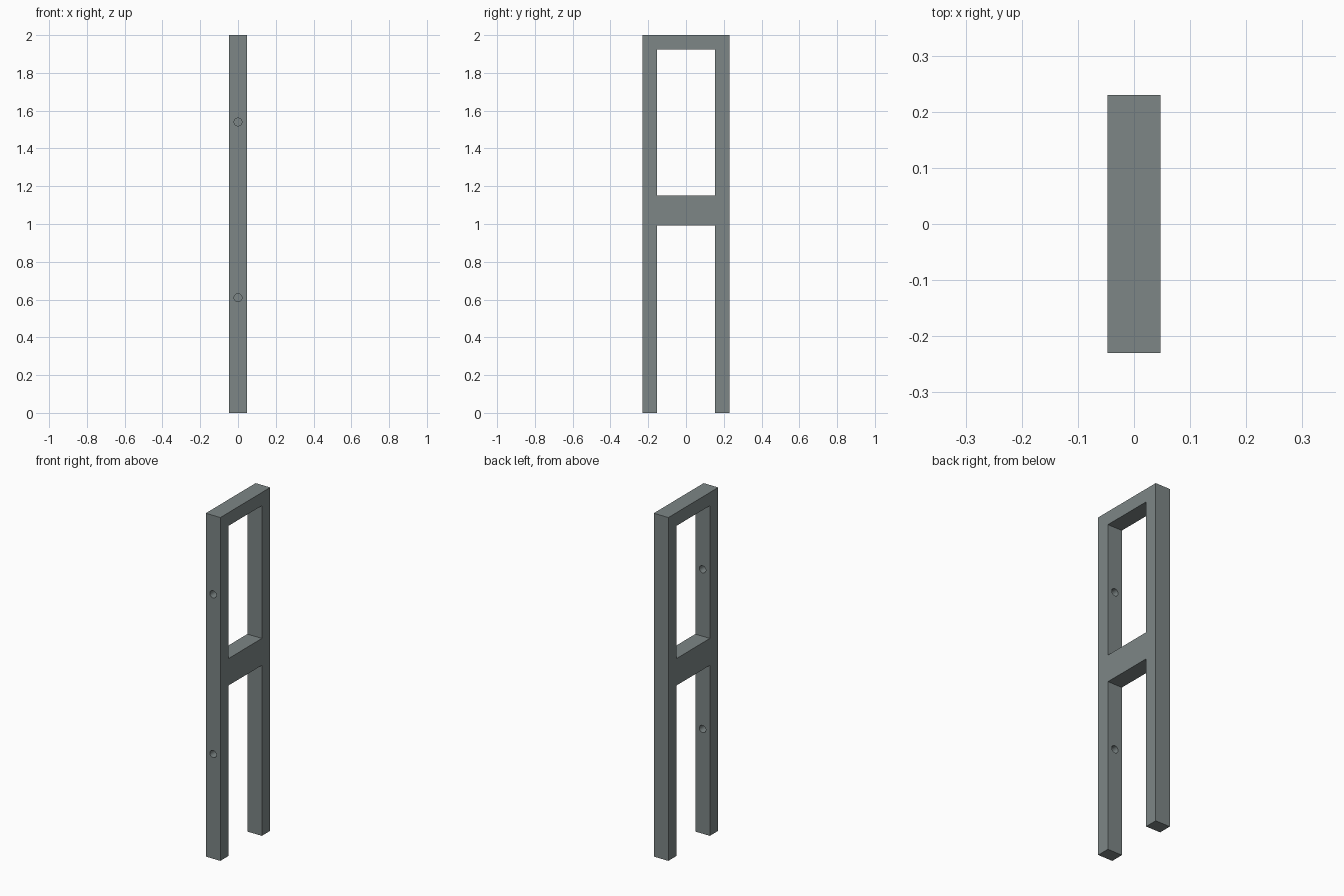
import bpy
import math

if "Cube" in bpy.data.objects:
    bpy.data.objects.remove(bpy.data.objects["Cube"])

# Frame dimensions
W, D, H = 0.094, 0.459, 2.0      # thickness, depth, height
POST = 0.077                     # post and top rail width
RAIL_LOW, RAIL_HIGH = 0.993, 1.15
HOLES = (0.61, 1.54)
HOLE_R = 0.021

grey = bpy.data.materials.new("steel grey")
grey.diffuse_color = (0.205, 0.24, 0.24, 1)
grey.use_nodes = True
grey.node_tree.nodes["Principled BSDF"].inputs["Base Color"].default_value = grey.diffuse_color


def box(name, size, centre):
    bpy.ops.mesh.primitive_cube_add(size=1, location=centre)
    ob = bpy.context.object
    ob.name = name
    ob.scale = size
    bpy.ops.object.transform_apply(location=True, rotation=True, scale=True)
    ob.data.materials.append(grey)
    return ob


def cut(target, cutter):
    mod = target.modifiers.new(cutter.name, 'BOOLEAN')
    mod.operation = 'DIFFERENCE'
    mod.solver = 'EXACT'
    mod.object = cutter
    bpy.context.view_layer.objects.active = target
    bpy.ops.object.modifier_apply(modifier=mod.name)
    bpy.data.objects.remove(cutter, do_unlink=True)


# One solid frame: two posts, top rail and middle rail
frame = box("frame", (W, D, H), (0, 0, H / 2))

# Window above the middle rail and open gap between the legs
gap = D - 2 * POST
for name, z0, z1 in (("window_cutter", RAIL_HIGH, H - POST),
                     ("leg_gap_cutter", -0.1, RAIL_LOW)):
    cut(frame, box(name, (W * 2, gap, z1 - z0), (0, 0, (z0 + z1) / 2)))

# Bolt holes through the front post only
for z in HOLES:
    bpy.ops.mesh.primitive_cylinder_add(
        vertices=32, radius=HOLE_R, depth=POST * 2,
        location=(0, -(D - POST) / 2, z), rotation=(math.pi / 2, 0, 0))
    drill = bpy.context.object
    drill.name = "hole_cutter"
    drill.data.materials.append(grey)
    cut(frame, drill)

# Smooth hole walls, sharp frame edges
bpy.ops.object.select_all(action='DESELECT')
frame.select_set(True)
bpy.context.view_layer.objects.active = frame
bpy.ops.object.shade_smooth_by_angle(angle=math.radians(30))
